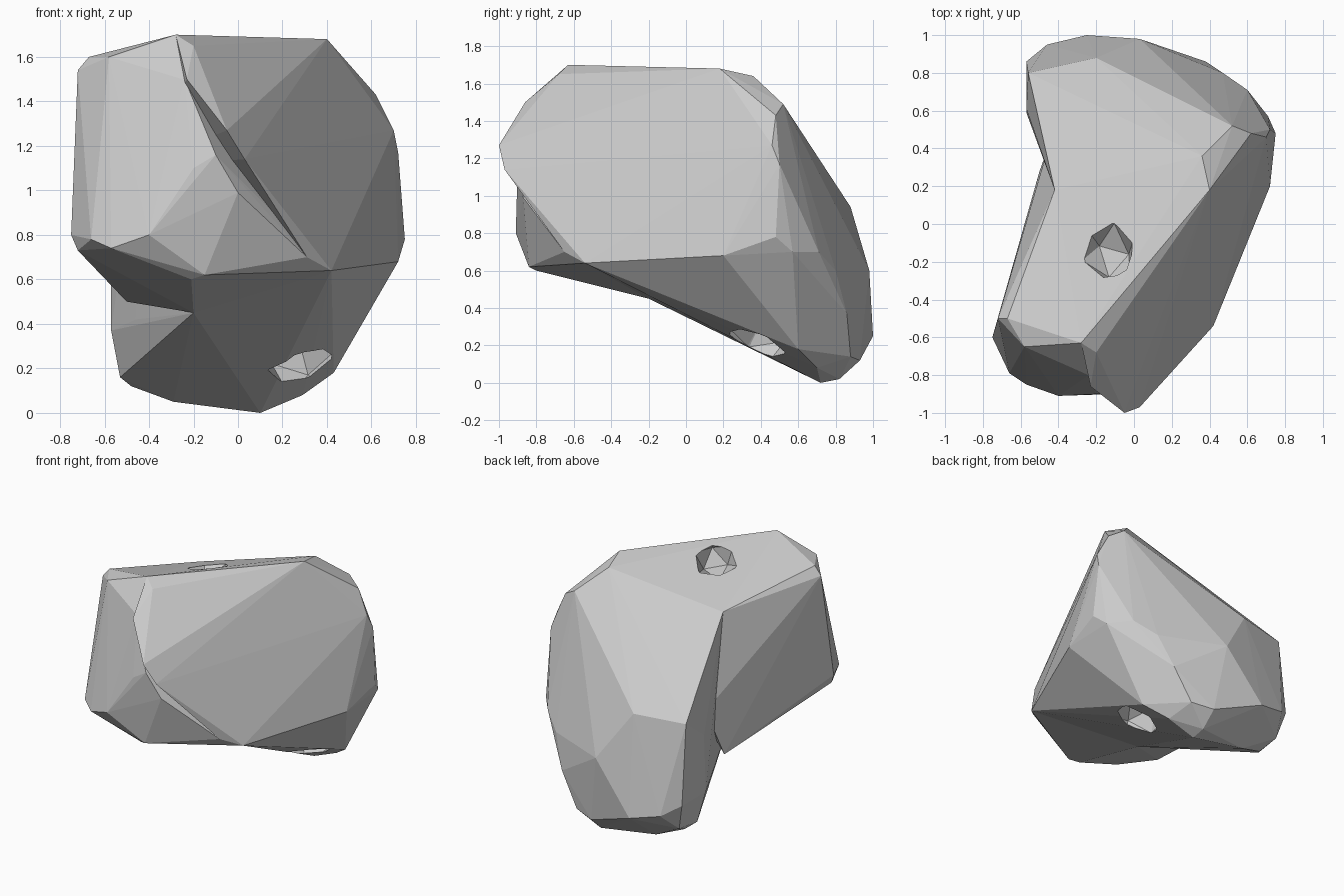
import bpy, bmesh

if "Cube" in bpy.data.objects:
    bpy.data.objects.remove(bpy.data.objects["Cube"])


def hull(name, points):
    """Faceted convex stone mass wrapped around a few corner points."""
    bm = bmesh.new()
    for p in points:
        bm.verts.new(p)
    bmesh.ops.convex_hull(bm, input=bm.verts[:])
    loose = [v for v in bm.verts if not v.link_faces]
    bmesh.ops.delete(bm, geom=loose, context='VERTS')
    bmesh.ops.recalc_face_normals(bm, faces=bm.faces[:])
    me = bpy.data.meshes.new(name)
    bm.to_mesh(me)
    bm.free()
    ob = bpy.data.objects.new(name, me)
    bpy.context.collection.objects.link(ob)
    return ob


def pit(name, centre, size):
    """Low-poly ball used to chip a hollow."""
    bpy.ops.mesh.primitive_ico_sphere_add(subdivisions=1, radius=1, location=centre)
    ob = bpy.context.object
    ob.name = name
    ob.scale = size
    ob.rotation_euler = (0.3, 0.2, 0.5)
    ob.hide_render = True
    return ob


def combine(base, other, op):
    bpy.context.view_layer.update()
    m = base.modifiers.new(op.lower(), 'BOOLEAN')
    m.operation, m.solver, m.object = op, 'EXACT', other
    bpy.context.view_layer.objects.active = base
    bpy.ops.object.modifier_apply(modifier=m.name)
    bpy.data.objects.remove(other)


# rim shared by the slab and the back lobe
rim = [(.42, -.54, .64), (.72, .2, .68), (.75, .48, .78), (.72, .5, 1.17),
       (.7, .46, 1.27), (.62, .48, 1.43), (.52, .52, 1.49), (.40, .18, 1.68),
       (.36, .36, 1.64), (-.42, .18, 1.46), (-.45, .53, 1.11)]

# main slab: flat top and broad right side
rock = hull("rock", rim + [
    (-.28, -.63, 1.70), (-.2, -.68, 1.65), (-.23, -.86, 1.5), (-.05, -1, 1.27),
    (.03, -.97, 1.14), (.17, -.78, .98), (.31, -.65, .70), (-.2, .88, .94)])

# back lobe: slopes down behind, swells to the left, carries the weight
lobe = hull("back_lobe", rim + [
    (-.2, .88, .94), (.03, .98, .6), (.47, .8, .6), (.6, .71, .7), (.71, .57, .7),
    (.62, .45, .56), (.38, .86, .37), (.25, .88, .14), (-.56, .8, .93),
    (-.57, .61, .78), (-.57, .86, .37), (-.57, .59, .37), (-.53, .63, .16),
    (-.52, .82, .18), (-.48, .7, .12), (-.29, .75, .05), (.1, .72, 0),
    (.1, .82, .02), (.29, .7, .08), (.43, .6, .18), (-.25, 1, .25),
    (-.46, .95, .3), (.1, .93, .12), (-.46, .35, .42), (-.2, -.2, .45)])

# front left block, set back beneath the slab's overhanging edge
block = hull("front_block", [
    (-.72, -.5, 1.54), (-.67, -.5, 1.6), (-.58, -.65, 1.6), (-.28, -.63, 1.70),
    (-.24, -.8, 1.5), (-.50, -.15, 1.44), (-.75, -.6, .8), (-.72, -.62, .73),
    (-.57, -.05, .63), (-.66, -.79, .78), (-.57, -.85, .74), (-.40, -.91, .8),
    (-.2, -.9, 1.1), (-.1, -.9, 1.16), (0, -.87, .99), (-.15, -.84, .62),
    (-.21, -.8, .6), (.31, -.65, .7), (.42, -.54, .64), (-.42, .18, 1.46),
    (-.45, .42, .85), (-.5, .28, .5), (-.2, -.2, .45), (.2, 0, 1.0)])

for part in (lobe, block):
    combine(rock, part, 'UNION')

# chipped hollows on top, underside and left wall
for name, centre, size in (
        ("top_pit", (-.14, -.14, 1.64), (.15, .18, .14)),
        ("under_pit", (.28, .39, .23), (.16, .20, .16)),
        ("left_pit", (-.56, -.16, 1.13), (.08, .06, .06))):
    combine(rock, pit(name, centre, size), 'DIFFERENCE')

# tidy and keep flat facets
bm = bmesh.new()
bm.from_mesh(rock.data)
bmesh.ops.remove_doubles(bm, verts=bm.verts[:], dist=0.006)
bmesh.ops.triangulate(bm, faces=bm.faces[:])
bm.to_mesh(rock.data)
bm.free()
for f in rock.data.polygons:
    f.use_smooth = False
